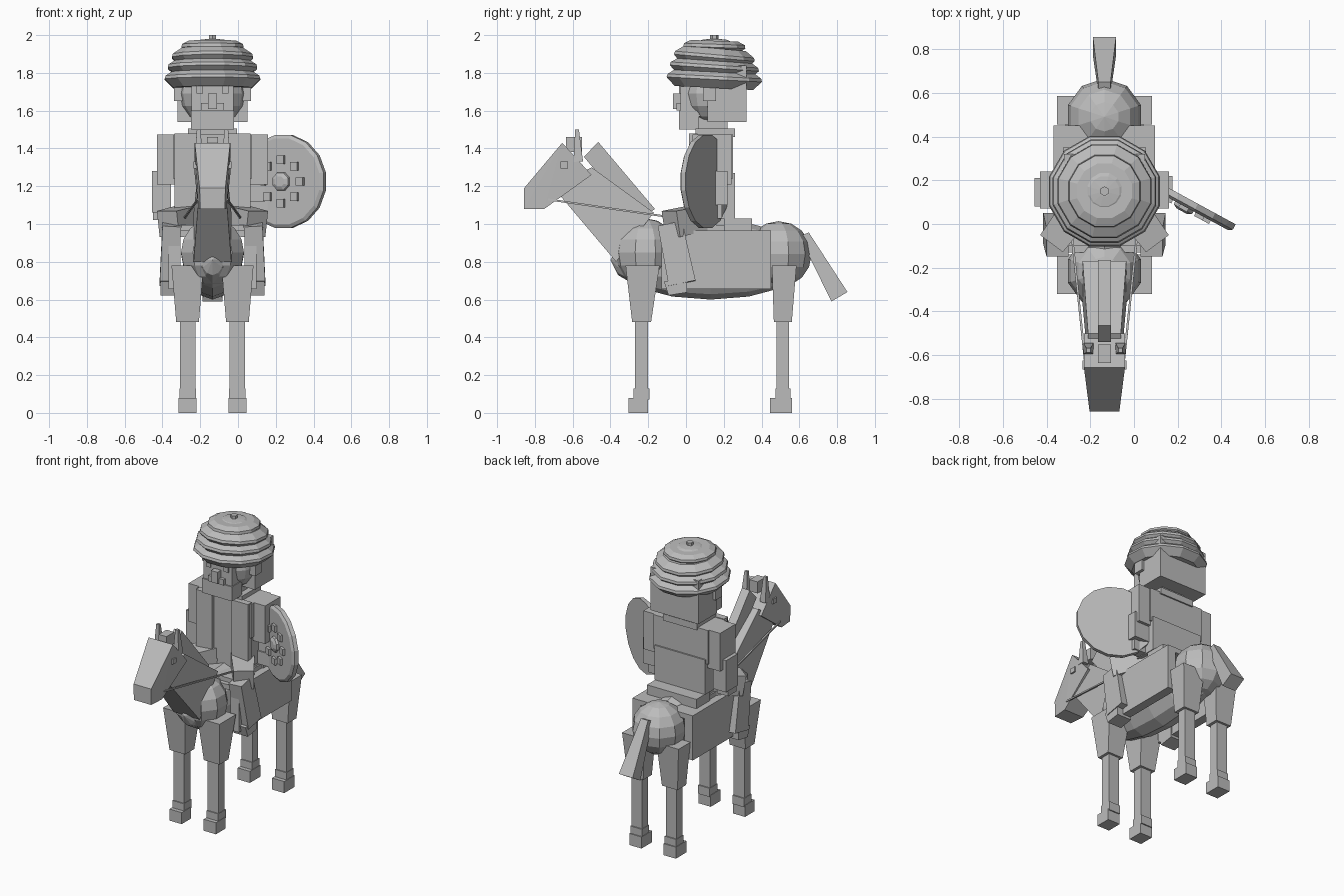
import bpy, bmesh, math
from mathutils import Vector, Matrix

if "Cube" in bpy.data.objects:
    bpy.data.objects.remove(bpy.data.objects["Cube"])

CX = -0.135  # shared centre line of mount and rider
grey = bpy.data.materials.new("plain_grey")
grey.diffuse_color = (0.5, 0.5, 0.5, 1)
grey.use_nodes = True
grey.node_tree.nodes["Principled BSDF"].inputs["Base Color"].default_value = grey.diffuse_color


def finish(bm, name):
    bmesh.ops.recalc_face_normals(bm, faces=bm.faces)
    me = bpy.data.meshes.new(name)
    bm.to_mesh(me)
    bm.free()
    me.materials.append(grey)
    ob = bpy.data.objects.new(name, me)
    bpy.context.collection.objects.link(ob)
    return ob


def hull(name, pts):
    bm = bmesh.new()
    for p in pts:
        bm.verts.new(p)
    bmesh.ops.convex_hull(bm, input=bm.verts)
    bmesh.ops.dissolve_limit(bm, angle_limit=0.02, verts=bm.verts, edges=bm.edges)
    return finish(bm, name)


def box(name, x, y, z):
    return hull(name, [(a, b, c) for a in x for b in y for c in z])


def mid(name, half, y, z):
    return box(name, (CX - half, CX + half), y, z)


def side(name, profile):
    """Solid from side outline points (y, z, half width)."""
    return hull(name, [(CX + s * h, y, z) for y, z, h in profile for s in (-1, 1)])


def limb(name, a, b, wa, wb, turn=0):
    """Box running from a to b with (width, depth) at each end."""
    a, b = Vector(a), Vector(b)
    d = (b - a).normalized()
    u = Vector((math.cos(turn), math.sin(turn), 0))
    u = (u - d * u.dot(d)).normalized()
    v = d.cross(u)
    return hull(name, [p + u * w[0] * i / 2 + v * w[1] * j / 2
                       for p, w in ((a, wa), (b, wb)) for i in (-1, 1) for j in (-1, 1)])


def ball(name, loc, radii, seg=12, rings=8, rot=None):
    bm = bmesh.new()
    bmesh.ops.create_uvsphere(bm, u_segments=seg, v_segments=rings, radius=1)
    if rot:
        bmesh.ops.rotate(bm, verts=bm.verts, matrix=rot)
    bmesh.ops.scale(bm, verts=bm.verts, vec=radii)
    bmesh.ops.translate(bm, verts=bm.verts, vec=loc)
    return finish(bm, name)


def lathe(name, profile, loc, seg=12, rot=Matrix.Identity(3)):
    bm = bmesh.new()
    loops = []
    for r, z in profile:
        loops.append([bm.verts.new(rot @ Vector((r * math.cos(t), r * math.sin(t), z)) + Vector(loc))
                      for t in [2 * math.pi * (i + 0.5) / seg for i in range(seg)]])
    for lo, hi in zip(loops, loops[1:]):
        for i in range(seg):
            j = (i + 1) % seg
            bm.faces.new((lo[i], lo[j], hi[j], hi[i]))
    bm.faces.new(loops[0])
    bm.faces.new(loops[-1])
    return finish(bm, name)


# Mount: barrel, chest and rump
ball("barrel", (CX, 0.13, 0.81), (0.155, 0.53, 0.21), 12, 8, Matrix.Rotation(math.pi / 2, 3, 'X'))
ball("chest", (CX, -0.215, 0.85), (0.175, 0.175, 0.18), 10, 8)
ball("rump", (CX, 0.49, 0.84), (0.175, 0.175, 0.175), 10, 8)

# Mount legs
for s, tag in ((-1, "left"), (1, "right")):
    x = CX + s * 0.132
    for pos, top, low, shin, hoof in (
            ("front", (-0.32, -0.14), (-0.285, -0.185), (-0.27, -0.2), (-0.305, -0.2)),
            ("rear", (0.455, 0.585), (0.465, 0.56), (0.48, 0.545), (0.445, 0.56))):
        tag2 = pos + "_" + tag
        hull("thigh_" + tag2, [(x + i * w, y, z) for w, ys, z in
             ((0.085, top, 0.78), (0.06, low, 0.48)) for i in (-1, 1) for y in ys])
        box("shank_" + tag2, (x - 0.041, x + 0.041), shin, (0.1, 0.5))
        box("fetlock_" + tag2, (x - 0.044, x + 0.044), (shin[0] - 0.007, shin[1] + 0.008), (0.07, 0.13))
        box("hoof_" + tag2, (x - 0.047, x + 0.047), hoof, (0, 0.08))

# Mount neck, mane, head and tail
side("neck", [(-0.7, 1.19, 0.07), (-0.5, 1.3, 0.075), (-0.17, 1.06, 0.1), (-0.37, 0.8, 0.1)])
side("mane", [(-0.54, 1.355, 0.03), (-0.465, 1.435, 0.03), (-0.165, 1.08, 0.03), (-0.25, 1.01, 0.03)])
side("mount_head", [(-0.655, 1.43, 0.094), (-0.5, 1.26, 0.094), (-0.75, 1.08, 0.075),
                    (-0.857, 1.08, 0.066), (-0.857, 1.19, 0.068)])
mid("forelock", 0.03, (-0.635, -0.55), (1.38, 1.46))
side("tail", [(0.6, 0.935, 0.028), (0.65, 0.955, 0.028), (0.77, 0.59, 0.053), (0.855, 0.64, 0.053)])
mid("mount_eyes", 0.1, (-0.665, -0.625), (1.295, 1.33))
for s in (-1, 1):
    x = CX + s * 0.073
    limb("mount_ear", (x, -0.57, 1.33), (x, -0.577, 1.5), (0.045, 0.05), (0.02, 0.02))
    limb("rein", (CX + s * 0.078, -0.73, 1.13), (CX + s * 0.15, -0.04, 1.03), (0.01, 0.01), (0.01, 0.01))

# Saddle cloth and saddle
mid("saddle_cloth_top", 0.232, (-0.13, 0.45), (0.93, 0.965))
for s in (-1, 1):
    box("saddle_cloth_side", (CX + s * 0.17, CX + s * 0.232), (-0.13, 0.45), (0.655, 0.965))
mid("saddle_seat", 0.18, (-0.1, 0.3), (0.96, 0.995))
mid("saddle_cantle", 0.19, (0.2, 0.35), (0.965, 1.03))

# Rider torso and vest
mid("hips", 0.17, (0.04, 0.245), (0.98, 1.12))
mid("waist", 0.195, (0.035, 0.26), (1.03, 1.27))
mid("upper_torso", 0.21, (0.035, 0.25), (1.24, 1.475))
for s in (-1, 1):
    box("vest_panel", (CX + s * 0.075, CX + s * 0.2), (0.015, 0.06), (1.02, 1.48))
mid("collar", 0.13, (0.05, 0.26), (1.46, 1.505))
mid("neck_post", 0.09, (0.07, 0.22), (1.46, 1.58))

# Rider limbs
for s in (-1, 1):
    def bx(name, a, b, y, z):
        box(name, (CX + s * a, CX + s * b), y, z)
    bx("upper_arm", 0.2, 0.295, (0.07, 0.24), (1.21, 1.475))
    if s < 0:
        bx("forearm", 0.22, 0.32, (0.08, 0.21), (1.06, 1.28))
        bx("hand", 0.23, 0.315, (0.09, 0.18), (1.02, 1.09))
    else:
        bx("forearm", 0.2, 0.31, (0.13, 0.22), (1.1, 1.28))
        bx("hand", 0.2, 0.29, (0.12, 0.19), (1.03, 1.12))
    limb("rider_thigh", (CX + s * 0.1, 0.1, 1.04), (CX + s * 0.235, -0.08, 1.0),
         (0.15, 0.13), (0.13, 0.14), s * 0.64)
    limb("rider_shin", (CX + s * 0.215, -0.085, 1.0), (CX + s * 0.235, -0.02, 0.685),
         (0.1, 0.13), (0.09, 0.145))
    limb("boot", (CX + s * 0.22, -0.055, 0.705), (CX + s * 0.22, -0.043, 0.63),
         (0.11, 0.125), (0.11, 0.1))

# Rider head
ball("head", (CX, 0.14, 1.69), (0.18, 0.17, 0.17), 12, 8)
mid("face", 0.11, (-0.03, 0.15), (1.57, 1.76))
mid("back_hair", 0.185, (0.115, 0.32), (1.54, 1.84))
mid("beard", 0.115, (-0.038, 0.07), (1.5, 1.6))
mid("nose", 0.025, (-0.07, 0), (1.61, 1.69))
mid("moustache", 0.06, (-0.05, 0), (1.6, 1.64))
for s in (-1, 1):
    box("ear", (CX + s * 0.16, CX + s * 0.205), (0.09, 0.16), (1.65, 1.75))
    box("eye", (CX + s * 0.05, CX + s * 0.085), (-0.038, 0), (1.69, 1.73))

# Wrapped headgear: tilted rolls around a dome with a knob
for i, (r, z, h, tilt) in enumerate(((0.262, 1.77, 0.05, -3), (0.245, 1.83, 0.045, -4),
                                     (0.222, 1.885, 0.045, -5), (0.17, 1.94, 0.03, -2))):
    lathe("wrap_roll_%d" % (i + 1), [(r * 0.82, -h), (r, -0.005), (r * 0.98, 0.012), (r * 0.76, h)],
          (CX, 0.15, z), 12, Matrix.Rotation(math.radians(tilt), 3, 'X'))
lathe("wrap_crown", [(0.14, 1.9), (0.12, 1.95), (0.07, 1.975), (0.025, 1.98)], (CX, 0.15, 0), 12)
lathe("wrap_knob", [(0.022, 1.96), (0.022, 2.0)], (CX, 0.15, 0), 6)

# Round shield with boss and studs, turned toward the outside
turn = Matrix.Rotation(math.radians(-28.5), 3, 'Z') @ Matrix.Rotation(math.pi / 2, 3, 'X')
centre = Vector((0.24, 0.098, 1.225))
lathe("shield", [(0.25, -0.02), (0.25, 0.008), (0.232, 0.02)], centre, 16, turn)
lathe("shield_boss", [(0.055, 0.01), (0.05, 0.035), (0.03, 0.045)], centre, 8, turn)
for i in range(8):
    t = i * math.pi / 4
    c = Vector((0.115 * math.cos(t), 0.115 * math.sin(t), 0.025))
    hull("shield_stud", [centre + turn @ (c + Vector((a, b, d)))
                         for a in (-0.022, 0.022) for b in (-0.022, 0.022) for d in (-0.01, 0.012)])
